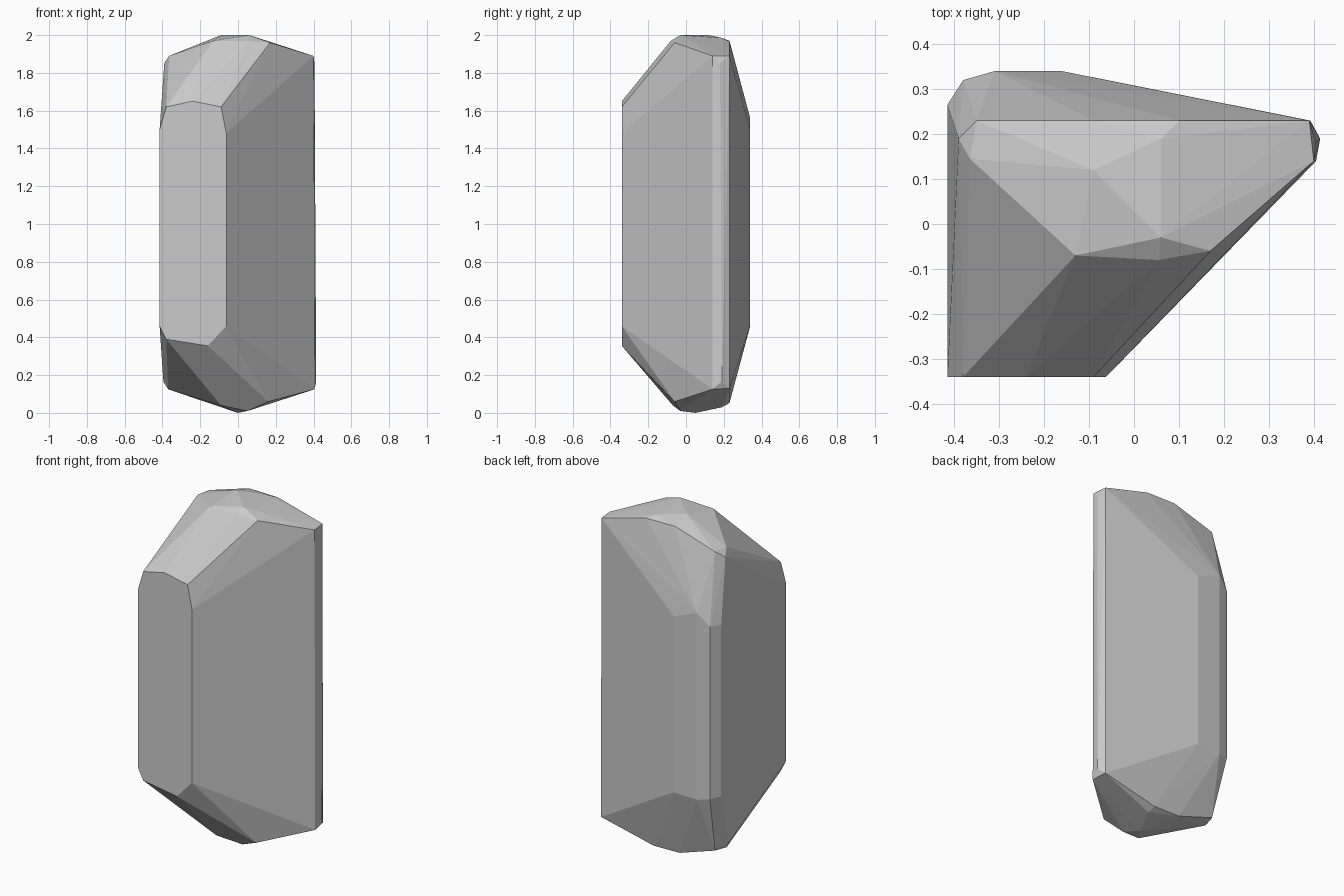
import bpy
import bmesh

# Corner points of the cut stone, grouped by region
front_face = [(-.415, -.34, .46), (-.415, -.34, 1.5), (-.38, -.34, 1.62),
              (-.24, -.34, 1.65), (-.09, -.34, 1.62), (-.062, -.34, 1.48),
              (-.062, -.34, .46), (-.16, -.34, .355), (-.38, -.34, .39)]
back_ridge = [(-.16, .34, 1.5), (-.16, .34, .465), (-.31, .34, 1.56),
              (-.31, .34, .46), (-.38, .32, 1.49), (-.38, .32, .474),
              (-.415, .265, 1.49), (-.415, .265, .48)]
right_tip = [(.40, .14, 1.89), (.39, .23, 1.89), (.405, .18, 1.85),
             (.405, .14, .125), (.392, .23, .13), (.414, .19, .165)]
crown = [(-.13, -.07, 1.97), (.055, -.08, 1.97), (.17, -.06, 1.96),
         (.06, -.03, 2.0), (-.09, .12, 2.0), (.06, .19, 1.985),
         (.1, .23, 1.967), (-.09, .23, 1.97), (-.35, .23, 1.89),
         (-.365, .145, 1.89), (-.39, .19, 1.853)]
base = [(-.09, -.07, .04), (.16, -.06, .06), (.05, -.03, .01),
        (0, .05, 0), (.06, .19, .03), (.05, .23, .052),
        (-.12, .23, .055), (-.35, .23, .13), (-.37, .15, .125),
        (-.395, .17, .165)]

# Wrap the corners in flat facets
bm = bmesh.new()
for p in front_face + back_ridge + right_tip + crown + base:
    bm.verts.new(p)
hull = bmesh.ops.convex_hull(bm, input=bm.verts[:])
unused = {g for g in hull["geom_interior"] + hull["geom_unused"]
          if isinstance(g, bmesh.types.BMVert)}
bmesh.ops.delete(bm, geom=list(unused), context='VERTS')
bmesh.ops.dissolve_limit(bm, angle_limit=0.01, verts=bm.verts[:], edges=bm.edges[:])
bmesh.ops.recalc_face_normals(bm, faces=bm.faces[:])

mesh = bpy.data.meshes.new("faceted_stone")
bm.to_mesh(mesh)
bm.free()

# Single grey stone colour
grey = bpy.data.materials.new("stone_grey")
grey.diffuse_color = (0.6, 0.6, 0.6, 1)
mesh.materials.append(grey)
stone = bpy.data.objects.new("faceted_stone", mesh)
bpy.context.collection.objects.link(stone)
